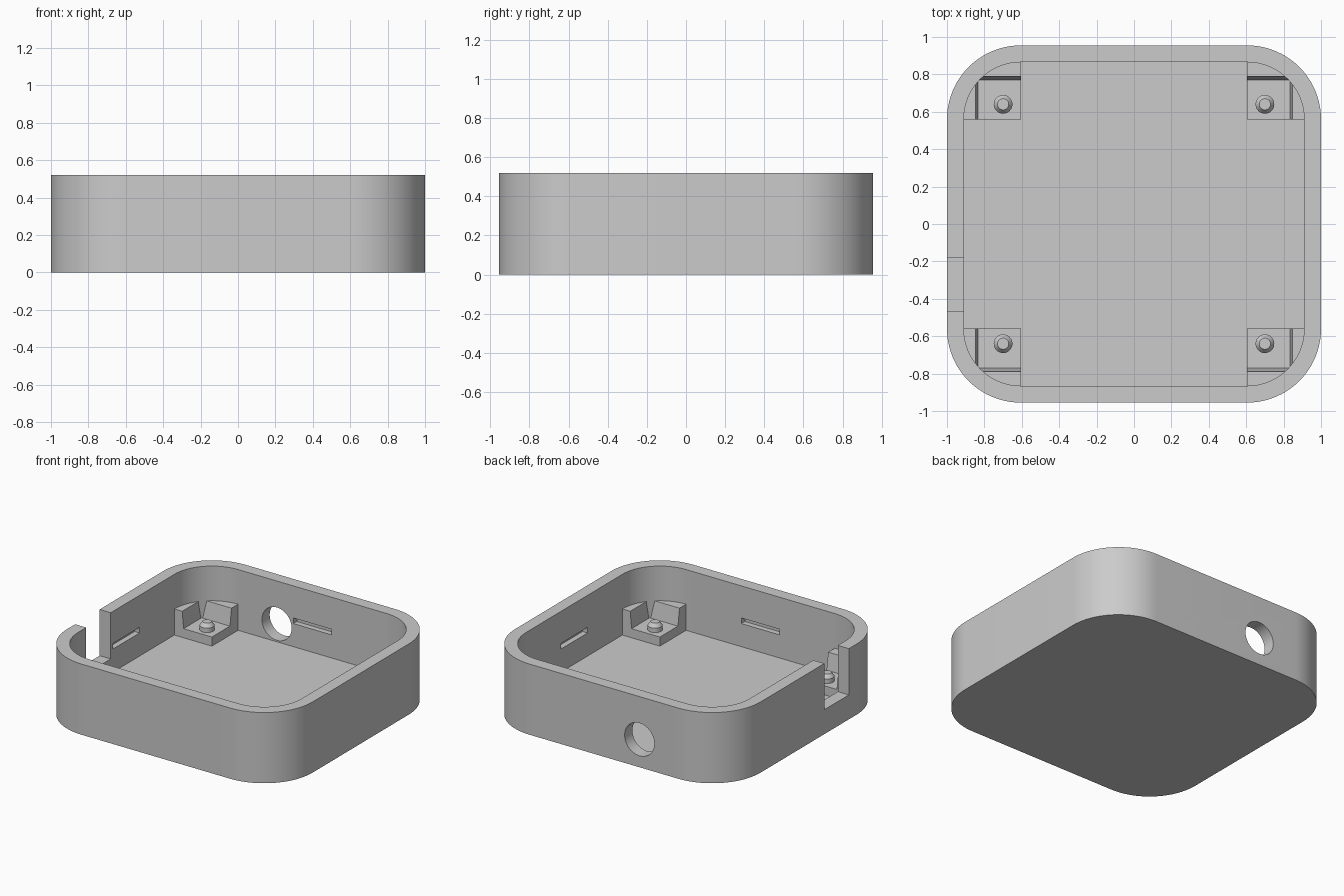
import bpy, bmesh, math
from mathutils import Matrix

if "Cube" in bpy.data.objects:
    bpy.data.objects.remove(bpy.data.objects["Cube"], do_unlink=True)

grey = bpy.data.materials.new("plain grey")
grey.use_nodes = True
colour = (0.6, 0.6, 0.6, 1)
grey.diffuse_color = colour
grey.node_tree.nodes["Principled BSDF"].inputs["Base Color"].default_value = colour


def new_object(name, bm):
    bmesh.ops.recalc_face_normals(bm, faces=bm.faces)
    mesh = bpy.data.meshes.new(name)
    bm.to_mesh(mesh)
    bm.free()
    mesh.materials.append(grey)
    ob = bpy.data.objects.new(name, mesh)
    bpy.context.collection.objects.link(ob)
    return ob


def rounded_prism(name, radius, z0, z1, cx=0.605, cy=0.56, steps=20):
    """Upright slab whose corner arcs are centred on (+-cx, +-cy)."""
    bm = bmesh.new()
    ring = []
    for i, (sx, sy) in enumerate([(1, 1), (-1, 1), (-1, -1), (1, -1)]):
        for k in range(steps + 1):
            a = math.pi / 2 * (i + k / steps)
            ring.append(bm.verts.new((sx * cx + radius * math.cos(a),
                                      sy * cy + radius * math.sin(a), z0)))
    face = bm.faces.new(ring)
    top = bmesh.ops.extrude_face_region(bm, geom=[face])["geom"]
    bmesh.ops.translate(bm, vec=(0, 0, z1 - z0),
                        verts=[v for v in top if isinstance(v, bmesh.types.BMVert)])
    return new_object(name, bm)


def box(name, x0, x1, y0, y1, z0, z1, grow=(0, 0)):
    """Box; grow pushes the far x and y sides outward at the top."""
    bm = bmesh.new()
    bmesh.ops.create_cube(bm, size=1)
    for v in bm.verts:
        hx, hy, hz = (c > 0 for c in v.co)
        v.co = ((x1 + grow[0] * hz) if hx else x0,
                (y1 + grow[1] * hz) if hy else y0, z1 if hz else z0)
    return new_object(name, bm)


def cone(bm, r0, r1, z0, z1, x=0, y=0, turn=None):
    m = Matrix.Translation((x, y, (z0 + z1) / 2))
    bmesh.ops.create_cone(bm, cap_ends=True, segments=40, radius1=r0, radius2=r1,
                          depth=z1 - z0, matrix=(turn or Matrix()) @ m)


def apply_modifier(ob, mod):
    bpy.ops.object.select_all(action='DESELECT')
    bpy.context.view_layer.objects.active = ob
    ob.select_set(True)
    bpy.ops.object.modifier_apply(modifier=mod.name)


def boolean(ob, tool, operation='DIFFERENCE'):
    mod = ob.modifiers.new("cut", 'BOOLEAN')
    mod.operation, mod.object, mod.solver = operation, tool, 'EXACT'
    apply_modifier(ob, mod)
    bpy.data.objects.remove(tool, do_unlink=True)


def smooth(ob):
    bpy.ops.object.select_all(action='DESELECT')
    bpy.context.view_layer.objects.active = ob
    ob.select_set(True)
    bpy.ops.object.shade_smooth_by_angle(angle=math.radians(25))


# Open tray
FLOOR, HEIGHT = 0.073, 0.52
tray = rounded_prism("tray", 0.395, 0, HEIGHT)
boolean(tray, rounded_prism("cavity", 0.305, FLOOR, 1))

# Notch in the right wall
boolean(tray, box("notch_cutter", -1.2, -0.8, -0.465, -0.18, 0.18, 1))

# Round cable hole through the back wall
bm = bmesh.new()
cone(bm, 0.121, 0.121, 0.8, 1.1)
bmesh.ops.rotate(bm, verts=bm.verts, matrix=Matrix.Rotation(-math.pi / 2, 3, 'X'))
bmesh.ops.translate(bm, verts=bm.verts, vec=(-0.29, 0, 0.205))
boolean(tray, new_object("hole_cutter", bm))

# Blind latch slots inside all four walls
SLOT, DEEP, Z0, Z1 = 0.155, 0.04, 0.243, 0.284
for s in (-1, 1):
    x0, x1 = sorted((s * 0.8, s * (0.91 + DEEP)))
    boolean(tray, box("slot_cutter", x0, x1, -SLOT, SLOT, Z0, Z1))
    y0, y1 = sorted((s * 0.8, s * (0.865 + DEEP)))
    boolean(tray, box("slot_cutter", -SLOT, SLOT, y0, y1, Z0, Z1))
smooth(tray)

# Corner supports: block fitted to the rounded corner, with a drafted pocket
LEDGE, TOP = 0.14, 0.265
supports = box("corner_supports", 0.605, 1, 0.56, 1, 0.05, TOP)
boolean(supports, rounded_prism("corner_fit", 0.309, 0, 1), 'INTERSECT')
boolean(supports, box("pocket_cutter", 0.4, 0.835, 0.4, 0.77, LEDGE, TOP + 0.01,
                      grow=(0.012, 0.02)))

# Locating pins: short cylinder with a tapered tip
bm = bmesh.new()
cone(bm, 0.05, 0.05, LEDGE - 0.02, 0.173, 0.7, 0.64)
cone(bm, 0.05, 0.03, 0.173, 0.2, 0.7, 0.64)
bmesh.ops.remove_doubles(bm, verts=bm.verts, dist=0.0005)
inner = [f for f in bm.faces if len(f.verts) > 4 and abs(f.calc_center_median().z - 0.173) < 0.001]
bmesh.ops.delete(bm, geom=inner, context='FACES_ONLY')
pins = new_object("locating_pins", bm)

# Repeat in all four corners
for ob in (supports, pins):
    mod = ob.modifiers.new("four corners", 'MIRROR')
    mod.use_axis = (True, True, False)
    mod.use_mirror_merge = False
    apply_modifier(ob, mod)
    smooth(ob)
